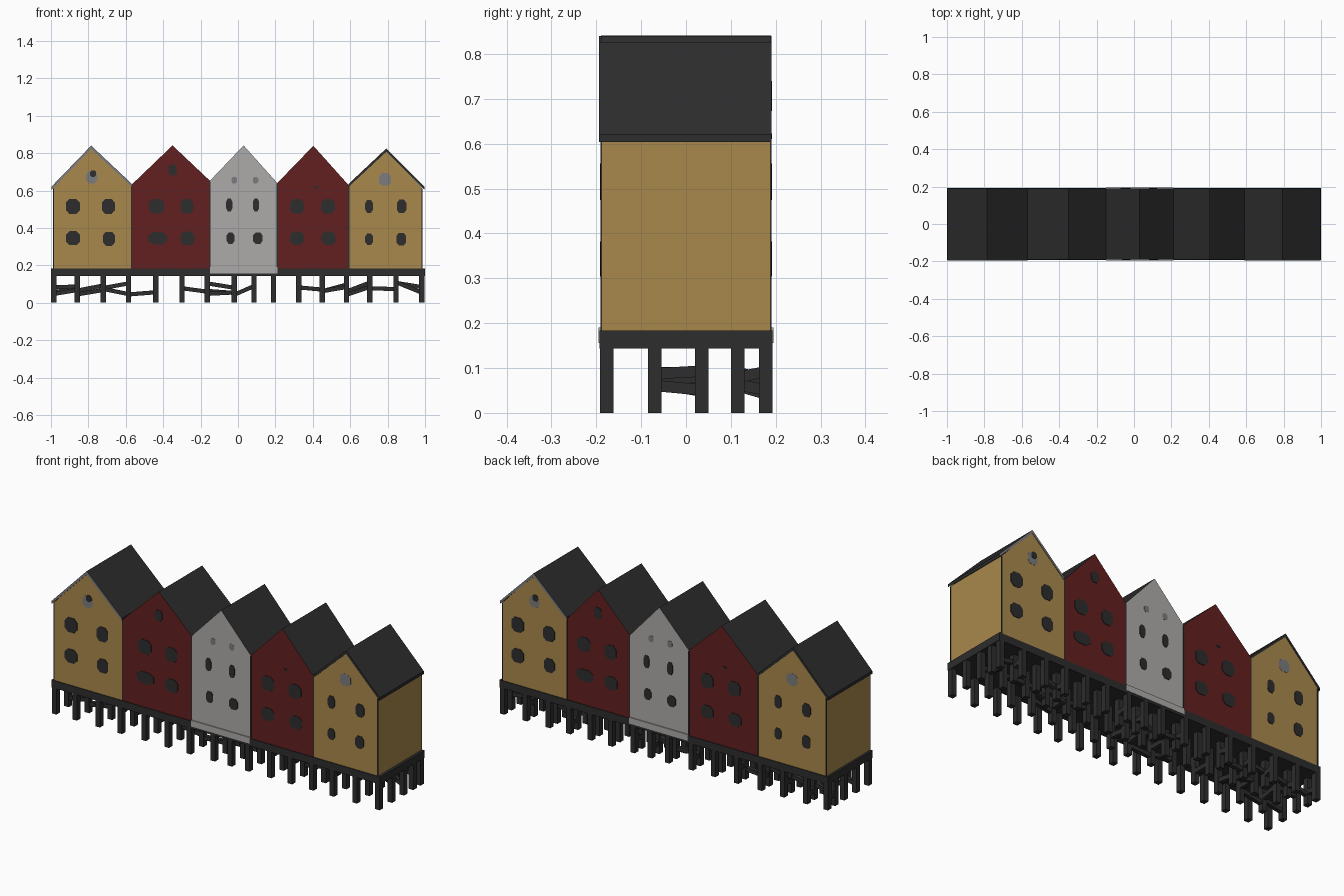
import bpy, bmesh, random
from mathutils import Vector

if "Cube" in bpy.data.objects:
    bpy.data.objects.remove(bpy.data.objects["Cube"])

random.seed(4)


def material(name, r, g, b):
    m = bpy.data.materials.new(name)
    m.diffuse_color = (r, g, b, 1)
    m.use_nodes = True
    m.node_tree.nodes["Principled BSDF"].inputs["Base Color"].default_value = m.diffuse_color
    return m


YELLOW = material("yellow paint", 0.40, 0.25, 0.072)
RED = material("red paint", 0.125, 0.014, 0.014)
WHITE = material("white paint", 0.42, 0.41, 0.40)
GREY = material("grey trim", 0.20, 0.20, 0.21)
DARK = material("dark timber", 0.026, 0.026, 0.026)


def finish(bm, name, mats):
    bmesh.ops.recalc_face_normals(bm, faces=bm.faces)
    me = bpy.data.meshes.new(name)
    bm.to_mesh(me)
    bm.free()
    for m in mats:
        me.materials.append(m)
    ob = bpy.data.objects.new(name, me)
    bpy.context.collection.objects.link(ob)
    return ob


def add_prism(bm, profile, y0, y1):
    """Extrude an x-z outline from y0 to y1."""
    a = [bm.verts.new((x, y0, z)) for x, z in profile]
    b = [bm.verts.new((x, y1, z)) for x, z in profile]
    bm.faces.new(a)
    bm.faces.new(b[::-1])
    n = len(a)
    for i in range(n):
        bm.faces.new((a[i], b[i], b[(i + 1) % n], a[(i + 1) % n]))


def add_box(bm, x0, x1, y0, y1, z0, z1):
    add_prism(bm, [(x0, z0), (x1, z0), (x1, z1), (x0, z1)], y0, y1)


def add_beam(bm, p, q, w):
    """Square bar between two points."""
    p, q = Vector(p), Vector(q)
    d = (q - p).normalized()
    s = d.cross(Vector((0, 0, 1))).normalized() * w / 2
    u = s.cross(d).normalized() * w / 2
    ends = [[bm.verts.new(c + i * s + j * u) for i, j in ((-1, -1), (1, -1), (1, 1), (-1, 1))]
            for c in (p, q)]
    bm.faces.new(ends[0])
    bm.faces.new(ends[1][::-1])
    for i in range(4):
        k = (i + 1) % 4
        bm.faces.new((ends[0][i], ends[1][i], ends[1][k], ends[0][k]))


# name, paint, left, right, left eave, right eave, peak x, peak z
HOUSES = [
    ("left_yellow_house", YELLOW, -0.988, -0.57, 0.612, 0.630, -0.785, 0.830),
    ("left_red_house", RED, -0.57, -0.15, 0.630, 0.652, -0.350, 0.841),
    ("white_house", WHITE, -0.15, 0.21, 0.652, 0.640, 0.030, 0.841),
    ("right_red_house", RED, 0.21, 0.592, 0.640, 0.628, 0.403, 0.839),
    ("right_yellow_house", YELLOW, 0.592, 0.985, 0.628, 0.612, 0.793, 0.815),
]
# windows per facade: offset from peak x, z, width, height, colour
WINDOWS = [
    [(-0.098, .515, .075, .08, DARK), (0.092, .515, .07, .08, DARK), (-0.098, .345, .075, .075, DARK),
     (0.095, .342, .065, .075, DARK), (0.003, .67, .06, .065, GREY), (0.010, .69, .032, .035, DARK)],
    [(-0.085, .515, .08, .078, DARK), (0.077, .515, .07, .078, DARK), (-0.08, .345, .10, .065, DARK),
     (0.08, .345, .075, .072, DARK), (0.0, .71, .045, .06, DARK)],
    [(-0.077, .522, .034, .068, DARK), (0.066, .522, .034, .068, DARK), (-0.07, .345, .042, .06, DARK),
     (0.076, .345, .052, .06, DARK), (-0.05, .655, .03, .035, GREY), (0.064, .655, .03, .035, GREY)],
    [(-0.088, .515, .075, .078, DARK), (0.077, .515, .075, .078, DARK), (-0.088, .345, .075, .07, DARK),
     (0.082, .345, .075, .07, DARK), (0.018, .617, .022, .012, DARK)],
    [(-0.092, .515, .042, .068, DARK), (0.082, .515, .052, .072, DARK), (-0.092, .34, .042, .06, DARK),
     (0.08, .34, .052, .068, DARK), (-0.007, .66, .066, .066, GREY)],
]
BASE, DEPTH = 0.18, 0.189

for name, paint, l, r, zl, zr, px, pz in HOUSES:
    # walls with the two slopes in roof colour
    bm = bmesh.new()
    add_prism(bm, [(l, BASE), (r, BASE), (r, zr), (px, pz), (l, zl)], -DEPTH, DEPTH)
    bmesh.ops.recalc_face_normals(bm, faces=bm.faces)
    for f in bm.faces:
        f.material_index = 1 if f.normal.z > 0.3 else 0
    finish(bm, name, [paint, DARK])

# overhanging roofs of the two end houses, grey bargeboard at one end
for (name, paint, l, r, zl, zr, px, pz), grey_side in ((HOUSES[0], -1), (HOUSES[4], 1)):
    el, er = (l - 0.010, r) if l < -0.9 else (l, r + 0.012)
    zl, zr, t = zl - 0.008, zr - 0.008, 0.016
    bm = bmesh.new()
    add_prism(bm, [(el, zl), (px, pz - 0.008), (er, zr), (er, zr + t),
                   (px, pz + t - 0.006), (el, zl + t)], -0.194, 0.191)
    bmesh.ops.recalc_face_normals(bm, faces=bm.faces)
    for f in bm.faces:
        f.material_index = 1 if f.normal.y * grey_side > 0.9 else 0
    finish(bm, name.replace("house", "roof"), [DARK, GREY])

# window plates: the back repeats the front turned half a circle
for mat, label, lift in ((DARK, "dark_windows", 0.005), (GREY, "grey_windows", 0.003)):
    bm = bmesh.new()
    for side in (-1, 1):
        for i, house in enumerate(HOUSES):
            for dx, z, w, h, m in WINDOWS[i if side < 0 else 4 - i]:
                if m is not mat:
                    continue
                cx, a, b = house[6] - side * dx, w / 2, h / 2
                k = 0.5
                outline = [(cx + sx * a * u, z + sz * b * v) for sx, sz, u, v in (
                    (-1, -1, k, 1), (1, -1, k, 1), (1, -1, 1, k), (1, 1, 1, k),
                    (1, 1, k, 1), (-1, 1, k, 1), (-1, 1, 1, k), (-1, -1, 1, k))]
                add_prism(bm, outline, side * (DEPTH - 0.001), side * (DEPTH + lift - 0.002))
    finish(bm, label, [mat])

# thin dark corner boards between houses
bm = bmesh.new()
for x, top in ((-0.986, .61), (-0.57, .628), (-0.15, .648), (0.21, .637), (0.592, .626), (0.983, .61)):
    for s in (-1, 1):
        add_box(bm, x - 0.003, x + 0.003, s * DEPTH - 0.002, s * DEPTH + 0.002, BASE, top)
finish(bm, "corner_boards", [DARK])

# deck
bm = bmesh.new()
add_box(bm, -1.0, 1.0, -0.193, 0.193, 0.143, 0.184)
finish(bm, "deck", [DARK])

# white skirt below the middle house on both sides
bm = bmesh.new()
for s in (-1, 1):
    add_box(bm, -0.15, 0.21, s * 0.188, s * 0.195, 0.156, 0.19)
finish(bm, "white_skirt", [WHITE])

# stilts
COLS = [-0.985, -0.86, -0.72, -0.585, -0.44, -0.30, -0.165, -0.02, 0.085, 0.19,
        0.325, 0.45, 0.58, 0.705, 0.845, 0.983]
ROWS = [-0.177, -0.07, 0.035, 0.115, 0.178]
bm = bmesh.new()
for x in COLS:
    for y in ROWS:
        add_box(bm, x - 0.014, x + 0.014, y - 0.015, y + 0.015, 0.0, 0.145)
finish(bm, "stilts", [DARK])

# irregular braces among the stilts
bm = bmesh.new()
for y in ROWS[1:4]:
    for x0, x1 in zip(COLS, COLS[1:]):
        if random.random() < 0.5:
            add_beam(bm, (x0, y, random.uniform(.04, .11)), (x1, y, random.uniform(.04, .11)), 0.022)
for x in COLS:
    for y0, y1 in ((ROWS[1], ROWS[2]), (ROWS[3], ROWS[4])):
        if random.random() < 0.5:
            z = random.uniform(.06, .09)
            add_beam(bm, (x, y0, z), (x, y1, z + random.uniform(-.02, .02)), 0.025)
finish(bm, "braces", [DARK])
